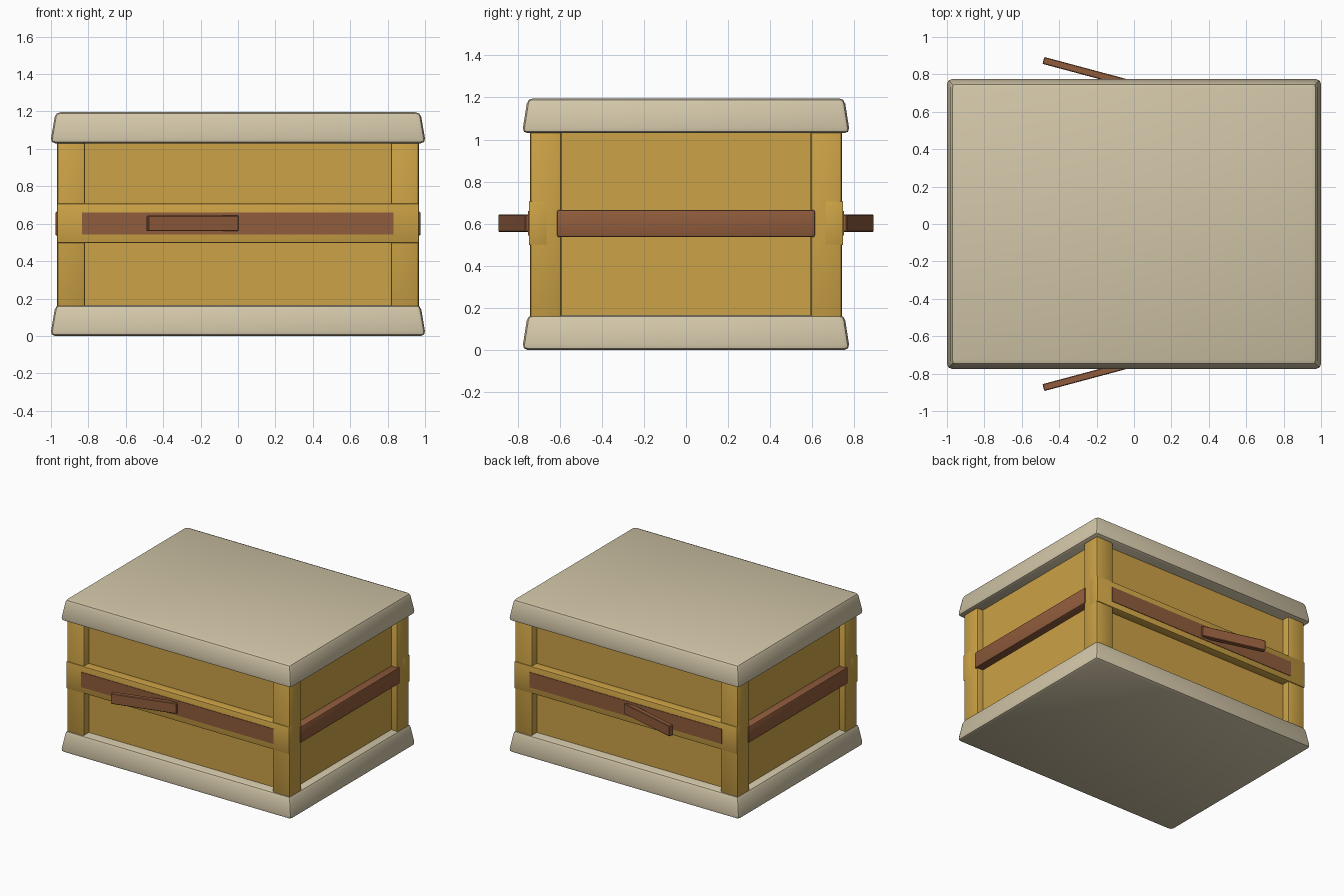
import bpy, bmesh, math
from mathutils import Matrix

if "Cube" in bpy.data.objects:
    bpy.data.objects.remove(bpy.data.objects["Cube"])


def material(name, rgb):
    m = bpy.data.materials.new(name)
    m.diffuse_color = (*rgb, 1)
    m.use_nodes = True
    m.node_tree.nodes["Principled BSDF"].inputs["Base Color"].default_value = m.diffuse_color
    return m


CREAM = material("cream", (0.645, 0.565, 0.392))
GOLD = material("golden wood", (0.604, 0.362, 0.061))
BROWN = material("brown wood", (0.279, 0.107, 0.045))


def block(name, lo, hi, mat, bevel=0.0, segments=2, taper=(0, 0), spin=0.0):
    """Box between two corners; taper pulls the top edges in by (x, y)."""
    centre = [(a + b) / 2 for a, b in zip(lo, hi)]
    size = [b - a for a, b in zip(lo, hi)]
    bm = bmesh.new()
    bmesh.ops.create_cube(bm, size=1)
    for v in bm.verts:
        top = v.co.z > 0
        for i in range(3):
            v.co[i] *= size[i]
        if top:
            v.co.x -= math.copysign(taper[0], v.co.x)
            v.co.y -= math.copysign(taper[1], v.co.y)
    if bevel:
        bmesh.ops.bevel(bm, geom=bm.edges[:], offset=bevel, segments=segments,
                        profile=0.5, affect='EDGES')
    bm.transform(Matrix.Rotation(spin, 4, 'Z'))
    me = bpy.data.meshes.new(name)
    bm.to_mesh(me)
    bm.free()
    me.materials.append(mat)
    ob = bpy.data.objects.new(name, me)
    ob.location = centre
    bpy.context.collection.objects.link(ob)
    bpy.context.view_layer.objects.active = ob
    ob.select_set(True)
    bpy.ops.object.shade_smooth_by_angle(angle=math.radians(35))
    ob.select_set(False)
    return ob


# Tapered base and lid slabs
for name, z in (("base", 0.0), ("lid", 1.03)):
    block(name, (-1.004, -0.779, z), (1.004, 0.779, z + 0.166), CREAM,
          0.026, 2, taper=(0.028, 0.026))

# Recessed body panels
block("body", (-0.915, -0.68, 0.1), (0.915, 0.68, 1.1), GOLD)

for sx, side in ((-1, "left"), (1, "right")):
    # Corner posts
    for sy, face in ((-1, "front"), (1, "back")):
        xs, ys = sorted((sx * 0.818, sx * 0.967)), sorted((sy * 0.592, sy * 0.741))
        block(f"{face}_{side}_post", (xs[0], ys[0], 0.12), (xs[1], ys[1], 1.08),
              GOLD, 0.012)
    # Side rails
    xs = sorted((sx * 0.9, sx * 0.977))
    block(f"{side}_rail", (xs[0], -0.613, 0.536), (xs[1], 0.613, 0.665), BROWN, 0.01)

for sy, face in ((-1, "front"), (1, "back")):
    # Wide band with a thin inlaid strip
    ys = sorted((sy * 0.66, sy * 0.747))
    block(f"{face}_band", (-0.968, ys[0], 0.497), (0.968, ys[1], 0.708), GOLD, 0.006)
    ys = sorted((sy * 0.7, sy * 0.751))
    block(f"{face}_strip", (-0.835, ys[0], 0.543), (0.832, ys[1], 0.661), BROWN)
    # Handle swung outward
    y = sy * 0.81
    block(f"{face}_handle", (-0.493, y - 0.019, 0.561), (0.007, y + 0.019, 0.643),
          BROWN, 0.004, 1, spin=-sy * math.radians(15))
